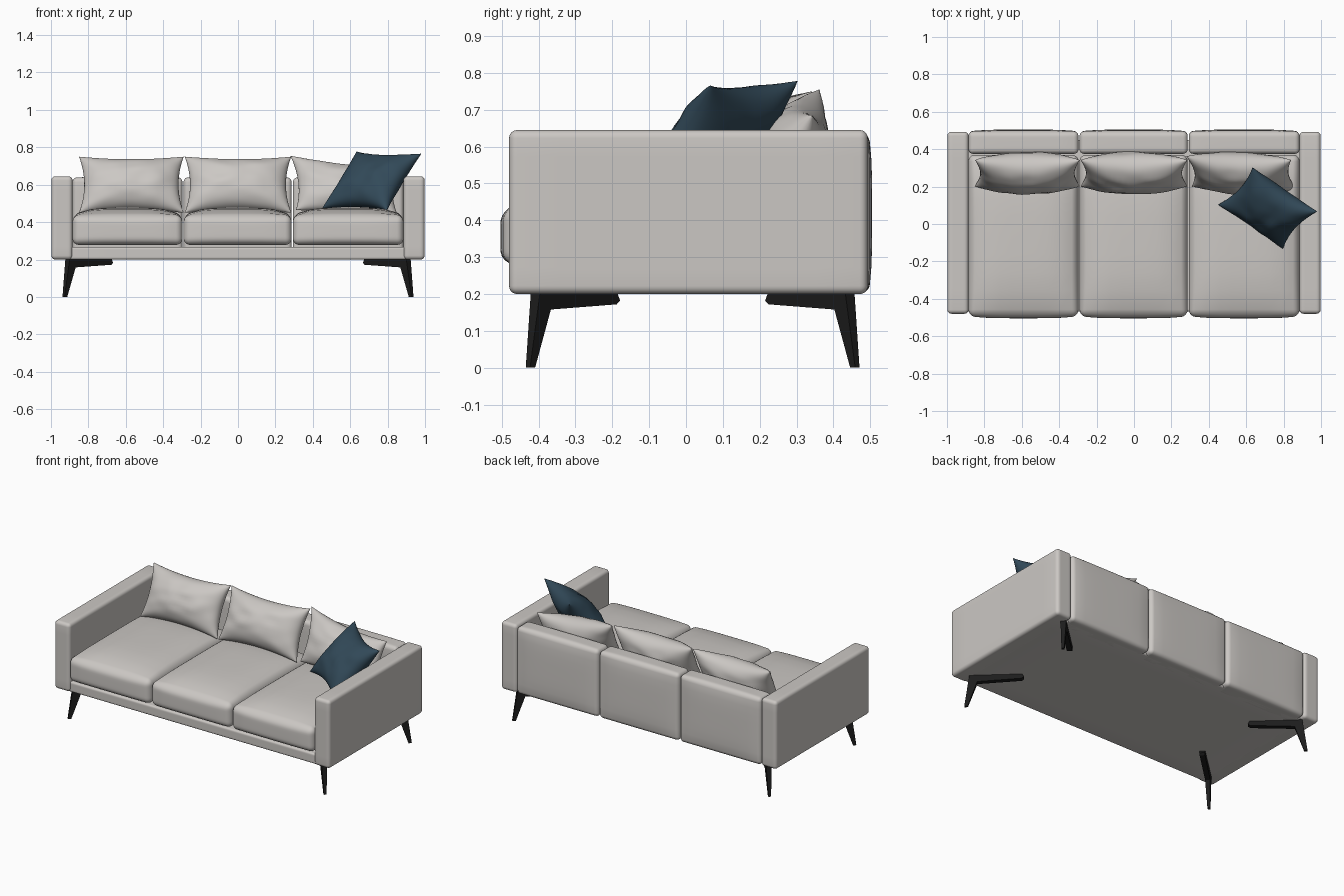
import bpy, bmesh, math
from mathutils import Vector, noise

cube = bpy.data.objects.get("Cube")
if cube:
    bpy.data.objects.remove(cube, do_unlink=True)


def material(name, rgb):
    mat = bpy.data.materials.new(name)
    mat.use_nodes = True
    mat.diffuse_color = (*rgb, 1)
    mat.node_tree.nodes["Principled BSDF"].inputs["Base Color"].default_value = (*rgb, 1)
    return mat


FABRIC = material("warm grey fabric", (0.60, 0.575, 0.55))
BLUE = material("dark blue fabric", (0.032, 0.068, 0.10))
BLACK = material("black metal", (0.012, 0.012, 0.012))


def finish(name, bm, mat, angle=50):
    bmesh.ops.recalc_face_normals(bm, faces=bm.faces)
    mesh = bpy.data.meshes.new(name)
    bm.to_mesh(mesh)
    bm.free()
    mesh.materials.append(mat)
    obj = bpy.data.objects.new(name, mesh)
    bpy.context.collection.objects.link(obj)
    bpy.ops.object.select_all(action="DESELECT")
    obj.select_set(True)
    bpy.context.view_layer.objects.active = obj
    bpy.ops.object.shade_smooth_by_angle(angle=math.radians(angle))
    return obj


# Rounded upholstered block between two corners, optionally puffed out per axis
def soft_box(name, low, high, radius, puff=(0, 0, 0), cells=14):
    low, high = Vector(low), Vector(high)
    centre, half = (low + high) / 2, (high - low) / 2
    bm = bmesh.new()
    bmesh.ops.create_cube(bm, size=2)
    bmesh.ops.subdivide_edges(bm, edges=bm.edges[:], cuts=cells - 1, use_grid_fill=True)

    def station(t, h):
        k = round((abs(t)) * cells / 2)
        corner = cells // 2 - 3
        flat = h - radius
        d = flat * k / corner if k <= corner else flat + radius * (k - corner) / 3
        return math.copysign(d, t)

    for v in bm.verts:
        q = Vector(station(v.co[i], half[i]) for i in range(3))
        inner = Vector(max(radius - half[i], min(half[i] - radius, q[i])) for i in range(3))
        q = inner + (q - inner).normalized() * radius
        n = [q[i] / half[i] for i in range(3)]
        for i in range(3):
            a, b = n[(i + 1) % 3], n[(i + 2) % 3]
            # a positive puff affects the upper side only, a negative one the lower side
            if puff[i] * n[i] > 0:
                q[i] += puff[i] * abs(n[i]) * max(0, (1 - a ** 4) * (1 - b ** 4))
        v.co = centre + q
    return finish(name, bm, FABRIC)


# Pillow with pointed corners, spanned by two half-edge vectors
def pillow(name, centre, across, up, thick, pinch, mat, cells=28):
    centre, across, up = Vector(centre), Vector(across), Vector(up)
    normal = across.cross(up).normalized()
    bm = bmesh.new()
    for side in (-1, 1):
        made = bmesh.ops.create_grid(bm, x_segments=cells, y_segments=cells, size=1)
        for vert in made["verts"]:
            u, v = (math.sin(c * math.pi / 2) for c in vert.co[:2])
            swell = max(0, (1 - u * u) * (1 - v * v))
            crease = 0.012 * noise.noise(Vector((u * 2.5, v * 2.5, side + centre.x * 9)))
            height = side * thick * swell ** 0.48 + crease * swell ** 0.5
            pu = u * (1 - pinch * (1 - v * v))
            pv = v * (1 - pinch * 1.4 * (1 - u * u))
            vert.co = centre + across * pu + up * pv + normal * height
    bmesh.ops.remove_doubles(bm, verts=bm.verts, dist=0.0005)
    return finish(name, bm, mat, 70)


# Diagonal leg: mounting bar under the seat running into a splayed tapered foot
def leg(name, sx, sy):
    profile = [(0, 0), (0.02, 0), (0.075, 0.158), (0.335, 0.172),
               (0.348, 0.182), (0.335, 0.205), (0.03, 0.205)]
    inward = Vector((-0.73 * sx, -0.685 * sy, 0))
    sideways = Vector((-inward.y, inward.x, 0))
    foot = Vector((0.933 * sx, 0.018 + 0.447 * sy, 0))
    bm = bmesh.new()
    rings = []
    for side in (-1, 1):
        rings.append([bm.verts.new(foot + inward * d + Vector((0, 0, z))
                                   + sideways * side * (0.008 + 0.045 * z))
                      for d, z in profile])
    for ring in rings:
        bm.faces.new(ring)
    count = len(profile)
    for i in range(count):
        j = (i + 1) % count
        bm.faces.new((rings[0][i], rings[0][j], rings[1][j], rings[1][i]))
    finish(name, bm, BLACK, 30)


# Frame
soft_box("seat_base", (-0.93, -0.468, 0.2), (0.93, 0.45, 0.268), 0.012)
for side, sx in (("left", 1), ("right", -1)):
    xs = sorted((0.885 * sx, 0.998 * sx))
    soft_box(side + "_arm", (xs[0], -0.48, 0.2), (xs[1], 0.493, 0.645), 0.022)
    for end, sy in (("front", -1), ("back", 1)):
        leg(f"{end}_{side}_leg", sx, sy)

# Three seats: back panel and seat cushion
seats = (("right", -0.885, -0.297), ("middle", -0.291, 0.287), ("left", 0.293, 0.885))
for place, x0, x1 in seats:
    soft_box(place + "_back_panel", (x0, 0.375, 0.2), (x1, 0.495, 0.638), 0.025, (0, 0.01, 0.004))
    soft_box(place + "_seat_cushion", (x0, -0.492, 0.278), (x1, 0.37, 0.435), 0.035,
             (0, -0.012, 0.042))

# Loose back pillows, the left one slumped towards its arm
pillow("right_back_pillow", (-0.57, 0.272, 0.60), (0.28, 0, 0), (0, 0.07, 0.15), 0.105, 0.1, FABRIC)
pillow("middle_back_pillow", (0.0, 0.272, 0.60), (0.285, 0, 0), (0, 0.07, 0.15), 0.105, 0.1, FABRIC)
pillow("left_back_pillow", (0.575, 0.272, 0.575), (0.28, -0.01, -0.035), (-0.015, 0.08, 0.145),
       0.10, 0.1, FABRIC)

# Throw pillow
pillow("throw_pillow", (0.715, 0.085, 0.62), (0.173, -0.118, -0.006), (0.092, 0.1, 0.152),
       0.095, 0.13, BLUE)
